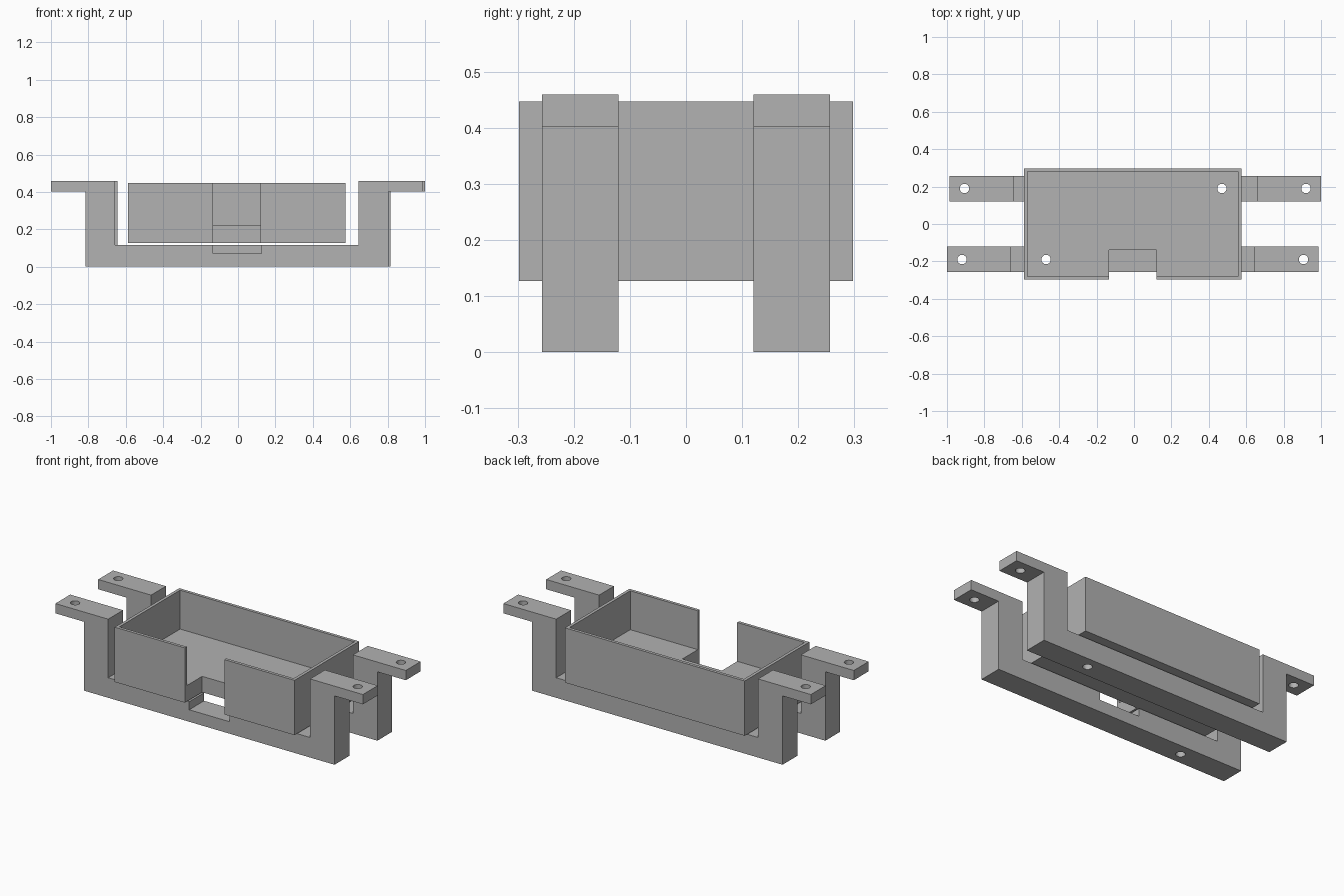
import bpy
import bmesh

cube = bpy.data.objects.get("Cube")
if cube:
    bpy.data.objects.remove(cube, do_unlink=True)

grey = bpy.data.materials.new("plain grey")
grey.use_nodes = True
grey.diffuse_color = (0.445, 0.445, 0.445, 1)
grey.node_tree.nodes["Principled BSDF"].inputs["Base Color"].default_value = grey.diffuse_color


def prism(name, outline, y0, y1):
    """Extrude an (x, z) outline along y."""
    bm = bmesh.new()
    face = bm.faces.new([bm.verts.new((x, y0, z)) for x, z in outline])
    ext = bmesh.ops.extrude_face_region(bm, geom=[face])
    verts = [v for v in ext["geom"] if isinstance(v, bmesh.types.BMVert)]
    bmesh.ops.translate(bm, verts=verts, vec=(0, y1 - y0, 0))
    bmesh.ops.recalc_face_normals(bm, faces=bm.faces)
    mesh = bpy.data.meshes.new(name)
    bm.to_mesh(mesh)
    bm.free()
    mesh.materials.append(grey)
    obj = bpy.data.objects.new(name, mesh)
    bpy.context.collection.objects.link(obj)
    return obj


def box(name, x0, x1, y0, y1, z0, z1):
    return prism(name, [(x0, z0), (x1, z0), (x1, z1), (x0, z1)], y0, y1)


def drill(x, y, z0, z1):
    """Round cutter for a vertical screw hole."""
    bpy.ops.mesh.primitive_cylinder_add(vertices=32, radius=0.025, depth=z1 - z0,
                                        location=(x, y, (z0 + z1) / 2))
    obj = bpy.context.object
    obj.name = "hole_cutter"
    obj.data.materials.append(grey)
    return obj


def cut(obj, cutters):
    """Subtract each cutter from the object, then discard it."""
    for cutter in cutters:
        cutter.hide_render = True
        mod = obj.modifiers.new("cut", "BOOLEAN")
        mod.operation = "DIFFERENCE"
        mod.solver = "EXACT"
        mod.object = cutter
        bpy.context.view_layer.objects.active = obj
        bpy.ops.object.modifier_apply(modifier=mod.name)
        bpy.data.objects.remove(cutter, do_unlink=True)


# Shared dimensions
TAB_X, LEG_OUT, LEG_IN = 0.9935, 0.81, 0.652
TAB_LOW, TAB_TOP, BAR_TOP = 0.402, 0.459, 0.117
NOTCH_L, NOTCH_R = -0.135, 0.12
HOLE_X, HOLE_Y, TAB_HOLE_X = 0.47, 0.19, 0.913

# Two stepped brackets carrying the tray; side is -1 at the front, 1 at the back
half = [(LEG_OUT, 0), (LEG_OUT, TAB_LOW), (TAB_X, TAB_LOW),
        (TAB_X, TAB_TOP), (LEG_IN, TAB_TOP), (LEG_IN, BAR_TOP)]
for name, side in (("front_bracket", -1), ("back_bracket", 1)):
    shift = side * 0.0065
    outline = half + [(-x, z) for x, z in reversed(half)]
    outline = [(x + shift, z) for x, z in outline]
    y0, y1 = sorted((side * 0.12, side * 0.257))
    bracket = prism(name, outline, y0, y1)
    cutters = [drill(shift + s * TAB_HOLE_X, side * HOLE_Y, 0.35, 0.5) for s in (-1, 1)]
    cutters.append(drill(side * HOLE_X, side * HOLE_Y, -0.05, 0.2))
    if side < 0:
        cutters.append(box("bar_notch_cutter", NOTCH_L, 0.125, -0.3, -0.1, 0.07, 0.2))
    cut(bracket, cutters)

# Open tray with a thick floor and a notch through the front wall and floor
X0, X1, Y, WALL = -0.588, 0.574, 0.298, 0.018
tray = box("tray", X0, X1, -Y, Y, 0.127, 0.447)
cut(tray, [
    box("cavity_cutter", X0 + WALL, X1 - WALL, WALL - Y, Y - WALL, 0.22, 0.6),
    box("tray_notch_cutter", NOTCH_L, NOTCH_R, -0.4, -0.138, 0.05, 0.6),
    drill(-HOLE_X, -HOLE_Y, 0.1, 0.3),
    drill(HOLE_X, HOLE_Y, 0.1, 0.3),
])
